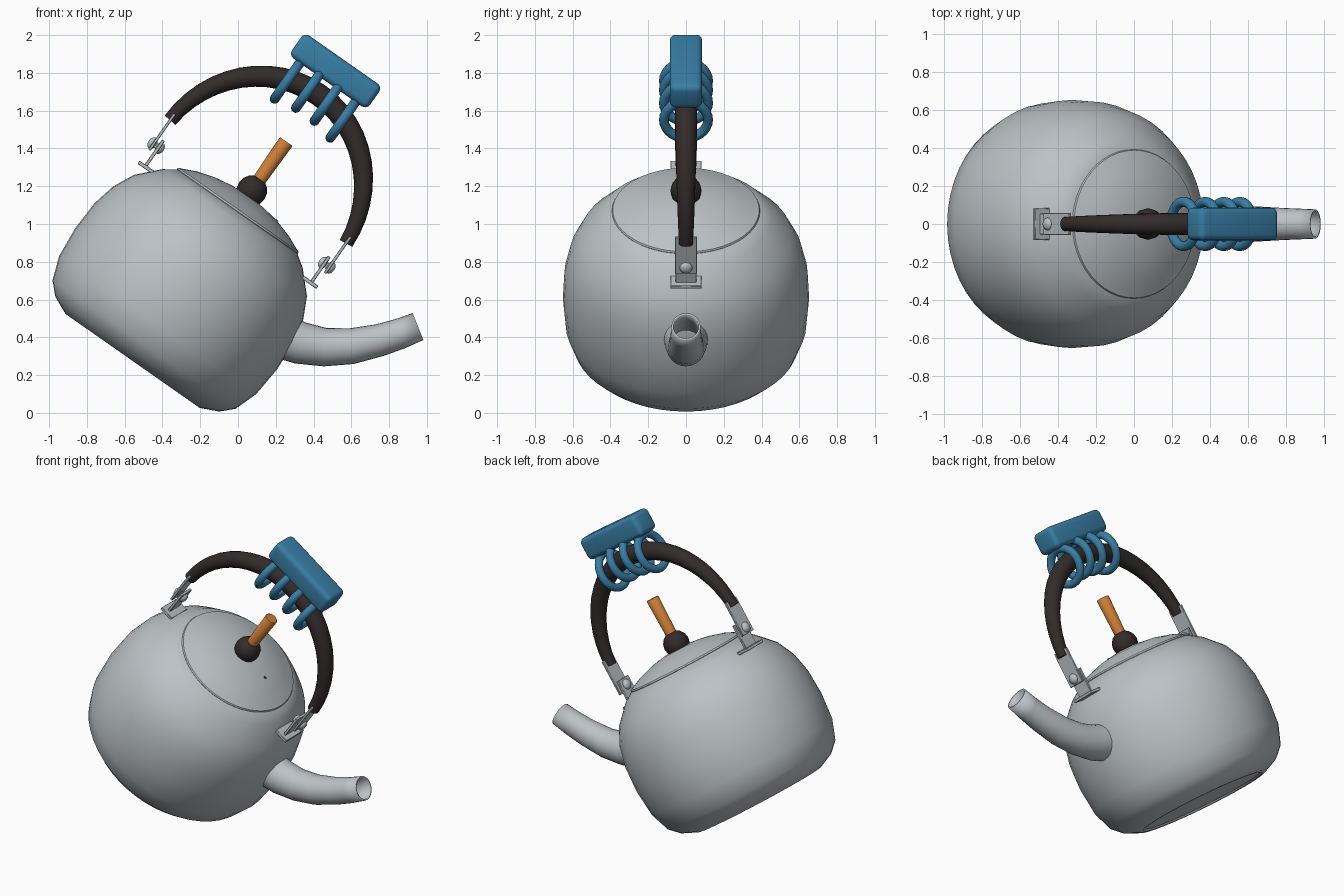
import bpy, bmesh, math
from mathutils import Matrix, Vector

if "Cube" in bpy.data.objects:
    bpy.data.objects.remove(bpy.data.objects["Cube"])

# The kettle is built upright, then tipped forward into its pouring pose
POSE = Matrix.Translation((-0.558, 0, 0.275)) @ Matrix.Rotation(math.radians(35), 4, 'Y')


def material(name, rgb):
    m = bpy.data.materials.new(name)
    m.diffuse_color = (*rgb, 1)
    m.use_nodes = True
    m.node_tree.nodes["Principled BSDF"].inputs["Base Color"].default_value = m.diffuse_color
    return m


STEEL = material("steel grey", (0.50, 0.54, 0.56))
DARK = material("dark brown", (0.032, 0.024, 0.023))
BLUE = material("blue", (0.04, 0.21, 0.38))
ORANGE = material("orange", (0.60, 0.20, 0.035))


def finish(name, bm, mat, pose=POSE, angle=42):
    bmesh.ops.recalc_face_normals(bm, faces=bm.faces)
    me = bpy.data.meshes.new(name)
    bm.to_mesh(me)
    bm.free()
    me.transform(pose)
    me.materials.append(mat)
    ob = bpy.data.objects.new(name, me)
    bpy.context.collection.objects.link(ob)
    bpy.ops.object.select_all(action='DESELECT')
    ob.select_set(True)
    bpy.context.view_layer.objects.active = ob
    bpy.ops.object.shade_smooth_by_angle(angle=math.radians(angle))
    return ob


def lathe(name, profile, mat, seg=48):
    bm = bmesh.new()
    vs = [bm.verts.new((r, 0, z)) for r, z in profile]
    es = [bm.edges.new(p) for p in zip(vs, vs[1:])]
    bmesh.ops.spin(bm, geom=vs + es, cent=(0, 0, 0), axis=(0, 0, 1),
                   angle=2 * math.pi, steps=seg)
    bmesh.ops.remove_doubles(bm, verts=bm.verts, dist=1e-4)
    return finish(name, bm, mat)


def tube(name, path, mat, pose=POSE, seg=20, closed=True):
    """Sweep circles along (x, z, radius) points lying in the xz plane."""
    bm = bmesh.new()
    rings = []
    for i, (x, z, r) in enumerate(path):
        a, b = path[max(i - 1, 0)], path[min(i + 1, len(path) - 1)]
        t = Vector((b[0] - a[0], 0, b[1] - a[1])).normalized()
        n = Vector((-t.z, 0, t.x))
        rings.append([bm.verts.new(Vector((x, 0, z)) + r * (
            n * math.cos(k * 2 * math.pi / seg) + Vector((0, math.sin(k * 2 * math.pi / seg), 0))))
            for k in range(seg)])
    for a, b in zip(rings, rings[1:]):
        for k in range(seg):
            j = (k + 1) % seg
            bm.faces.new((a[k], a[j], b[j], b[k]))
    if closed:
        bm.faces.new(rings[0])
        bm.faces.new(rings[-1])
    return finish(name, bm, mat, pose)


def box(name, lo, hi, mat, bevel=0.0, seg=1):
    bm = bmesh.new()
    bmesh.ops.create_cube(bm, size=1)
    for v in bm.verts:
        v.co = [l + (c + 0.5) * (h - l) for c, l, h in zip(v.co, lo, hi)]
    if bevel:
        bmesh.ops.bevel(bm, geom=bm.edges[:], offset=bevel, segments=seg,
                        profile=0.5, affect='EDGES')
    return finish(name, bm, mat)


def ball(name, center, scale, mat, u=14, v=8):
    bm = bmesh.new()
    bmesh.ops.create_uvsphere(bm, u_segments=u, v_segments=v, radius=1)
    for p in bm.verts:
        p.co = [c + s * q for c, s, q in zip(center, scale, p.co)]
    return finish(name, bm, mat)


# Body with slightly recessed base
lathe("body", [(0, 0.012), (0.40, 0.012), (0.41, 0), (0.434, 0), (0.53, 0.044),
               (0.592, 0.106), (0.637, 0.232), (0.652, 0.404), (0.644, 0.568),
               (0.614, 0.699), (0.559, 0.811), (0.453, 0.922), (0.385, 0.968),
               (0, 0.968)], STEEL)

# Lid with a thin rim, and its steam hole
lathe("lid", [(0, 0.962), (0.388, 0.962), (0.392, 0.968), (0.388, 0.977), (0.37, 0.984),
              (0.30, 1.016), (0.20, 1.046), (0.10, 1.063), (0, 1.068)], STEEL)
ball("steam_hole", (0.20, 0, 1.047), (0.009, 0.009, 0.004), DARK, 10, 6)

# Knob and stick on the lid
ball("knob", (0, 0, 1.10), (0.083, 0.083, 0.083), DARK)
lathe("stick", [(0, 1.10), (0.034, 1.10), (0.041, 1.412), (0.036, 1.418), (0, 1.418)],
      ORANGE, 20)

# Curved hollow spout, swept in the final pose
spout = tube("spout", [(0.12, 0.465, 0.13), (0.22, 0.412, 0.122), (0.33, 0.370, 0.112),
                       (0.46, 0.348, 0.102), (0.60, 0.353, 0.095), (0.75, 0.385, 0.086),
                       (0.86, 0.420, 0.081), (0.953, 0.457, 0.077)],
             STEEL, Matrix(), 24, closed=False)
wall = spout.modifiers.new("wall", 'SOLIDIFY')
wall.thickness = 0.01
wall.offset = -1

# Arched handle, thickest at the top
arc = []
for i in range(25):
    a = math.pi * (0.02 + 0.96 * i / 24)
    arc.append((-0.57 * math.cos(a), 1.12 + 0.60 * math.sin(a), 0.036 + 0.024 * math.sin(a)))
tube("handle", arc, DARK)

# Brackets joining the handle to the body
for side, label in ((-1, "rear"), (1, "front")):
    def slab(part, x0, x1, y, z0, z1):
        box(f"{label}_{part}", (min(side * x0, side * x1), -y, z0),
            (max(side * x0, side * x1), y, z1), STEEL, 0.003)
    slab("bracket_foot", 0.482, 0.578, 0.083, 0.870, 0.890)
    slab("bracket_post", 0.527, 0.545, 0.055, 0.880, 1.050)
    slab("handle_strap", 0.560, 0.576, 0.058, 0.965, 1.200)
    ball(f"{label}_rivet_head", (side * 0.575, 0, 1.005), (0.024, 0.034, 0.034), STEEL)
    ball(f"{label}_rivet_tail", (side * 0.528, 0, 1.005), (0.024, 0.034, 0.034), STEEL)
    slab("rivet_pin", 0.530, 0.572, 0.018, 0.990, 1.020)

# Grip block with four rings wrapped around the handle
box("grip_block", (-0.252, -0.086, 1.80), (0.252, 0.086, 1.947), BLUE, 0.032, 4)
for i, x in enumerate((-0.18, -0.06, 0.06, 0.18)):
    zc = 1.71 if i in (1, 2) else 1.685
    bm = bmesh.new()
    n, m, R, r = 28, 12, 0.117, 0.026
    grid = [[bm.verts.new((x + r * math.sin(2 * math.pi * k / m),
                           (R + r * math.cos(2 * math.pi * k / m)) * math.cos(2 * math.pi * j / n),
                           zc + (R + r * math.cos(2 * math.pi * k / m)) * math.sin(2 * math.pi * j / n)))
             for k in range(m)] for j in range(n)]
    for j in range(n):
        for k in range(m):
            p, q = grid[j], grid[(j + 1) % n]
            bm.faces.new((p[k], p[(k + 1) % m], q[(k + 1) % m], q[k]))
    finish(f"grip_ring_{i + 1}", bm, BLUE)
